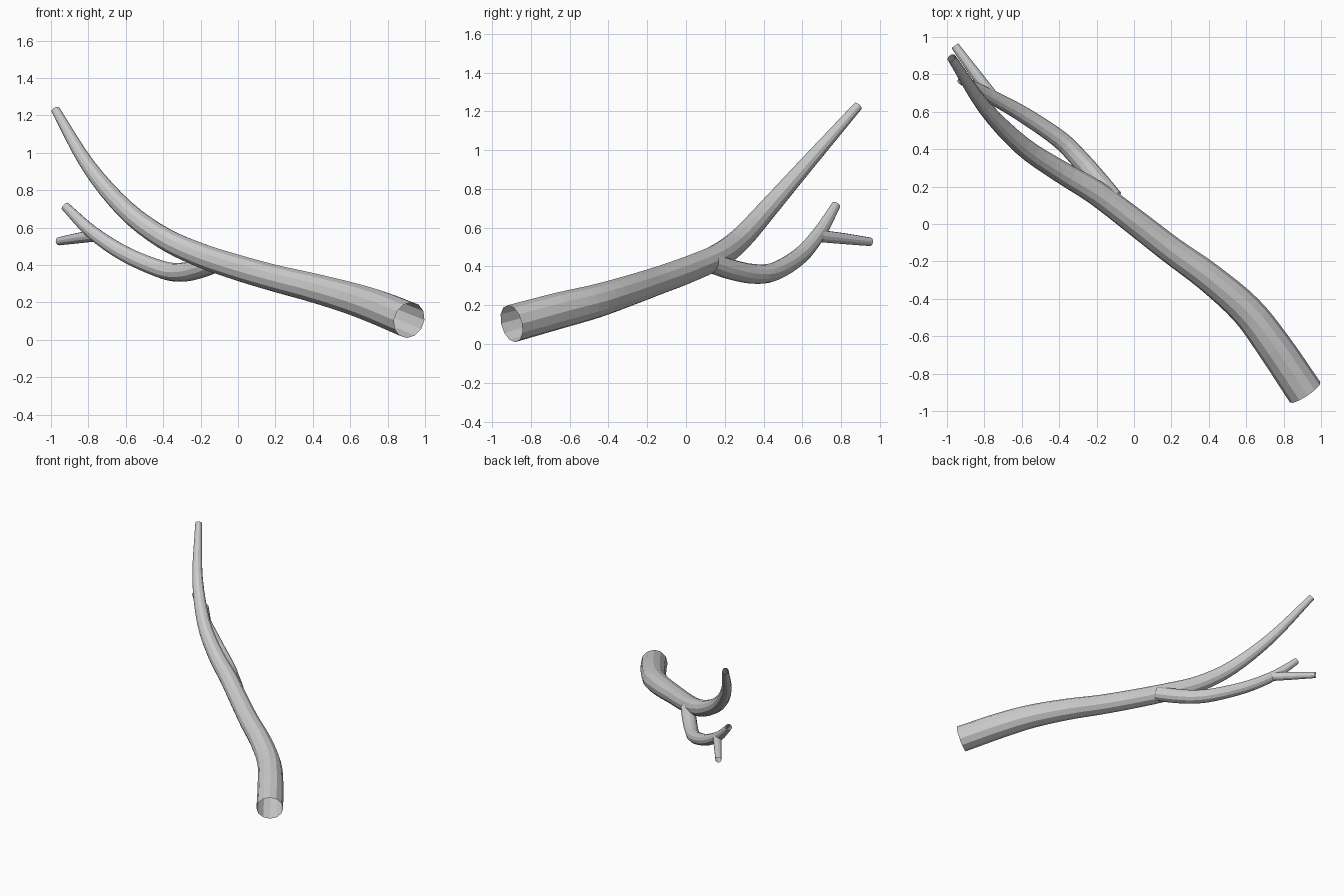
import bpy, math
from mathutils import Vector

if "Cube" in bpy.data.objects:
    bpy.data.objects.remove(bpy.data.objects["Cube"])

bark = bpy.data.materials.new("grey_bark")
bark.diffuse_color = (0.6, 0.6, 0.6, 1)
bark.use_nodes = True
bark.node_tree.nodes["Principled BSDF"].inputs["Base Color"].default_value = bark.diffuse_color


def spline(points, steps):
    """Catmull-Rom through (x, y, z, radius) points."""
    p = [Vector(q) for q in points]
    p = [2 * p[0] - p[1]] + p + [2 * p[-1] - p[-2]]
    out = []
    for i in range(1, len(p) - 2):
        a, b, c, d = p[i - 1:i + 3]
        for s in range(steps):
            t = s / steps
            out.append(0.5 * (2 * b + (c - a) * t + (2 * a - 5 * b + 4 * c - d) * t ** 2
                              + (3 * b - a - 3 * c + d) * t ** 3))
    return out + [p[-2]]


def tube(name, points, sides=12, steps=4):
    """Open-ended tapered tube swept without twist along a path."""
    path = spline(points, steps)
    pos = [q.to_3d() for q in path]
    n = len(pos)
    verts, faces = [], []
    normal = Vector((0, 0, 1))
    for i in range(n):
        tan = (pos[min(i + 1, n - 1)] - pos[max(i - 1, 0)]).normalized()
        normal = (normal - tan * normal.dot(tan)).normalized()
        side = tan.cross(normal)
        for k in range(sides):
            a = 2 * math.pi * k / sides
            verts.append(pos[i] + path[i][3] * (math.cos(a) * normal + math.sin(a) * side))
    for i in range(n - 1):
        for k in range(sides):
            j = (k + 1) % sides
            faces.append((i * sides + k, i * sides + j,
                          (i + 1) * sides + j, (i + 1) * sides + k))
    mesh = bpy.data.meshes.new(name)
    mesh.from_pydata(verts, [], faces)
    mesh.materials.append(bark)
    obj = bpy.data.objects.new(name, mesh)
    bpy.context.collection.objects.link(obj)
    return obj


# Main limb, from thick base to raised tip
tube("main_limb", [
    (0.915, -0.90, 0.105, 0.098), (0.75, -0.655, 0.172, 0.094),
    (0.60, -0.46, 0.222, 0.087), (0.40, -0.285, 0.278, 0.079),
    (0.20, -0.14, 0.328, 0.073), (0.0, 0.015, 0.385, 0.070),
    (-0.20, 0.165, 0.452, 0.066), (-0.40, 0.285, 0.545, 0.059),
    (-0.60, 0.42, 0.695, 0.051), (-0.80, 0.625, 0.93, 0.039),
    (-0.975, 0.888, 1.228, 0.024)])

# Side branch, drooping then curving up
tube("side_branch", [
    (-0.11, 0.135, 0.415, 0.052), (-0.19, 0.23, 0.385, 0.053),
    (-0.29, 0.345, 0.362, 0.051), (-0.40, 0.455, 0.373, 0.048),
    (-0.60, 0.59, 0.456, 0.043), (-0.78, 0.69, 0.575, 0.036),
    (-0.925, 0.773, 0.715, 0.024)])

# Short twig off the side branch
tube("twig", [
    (-0.755, 0.68, 0.558, 0.032), (-0.86, 0.82, 0.543, 0.028),
    (-0.957, 0.952, 0.527, 0.022)])
